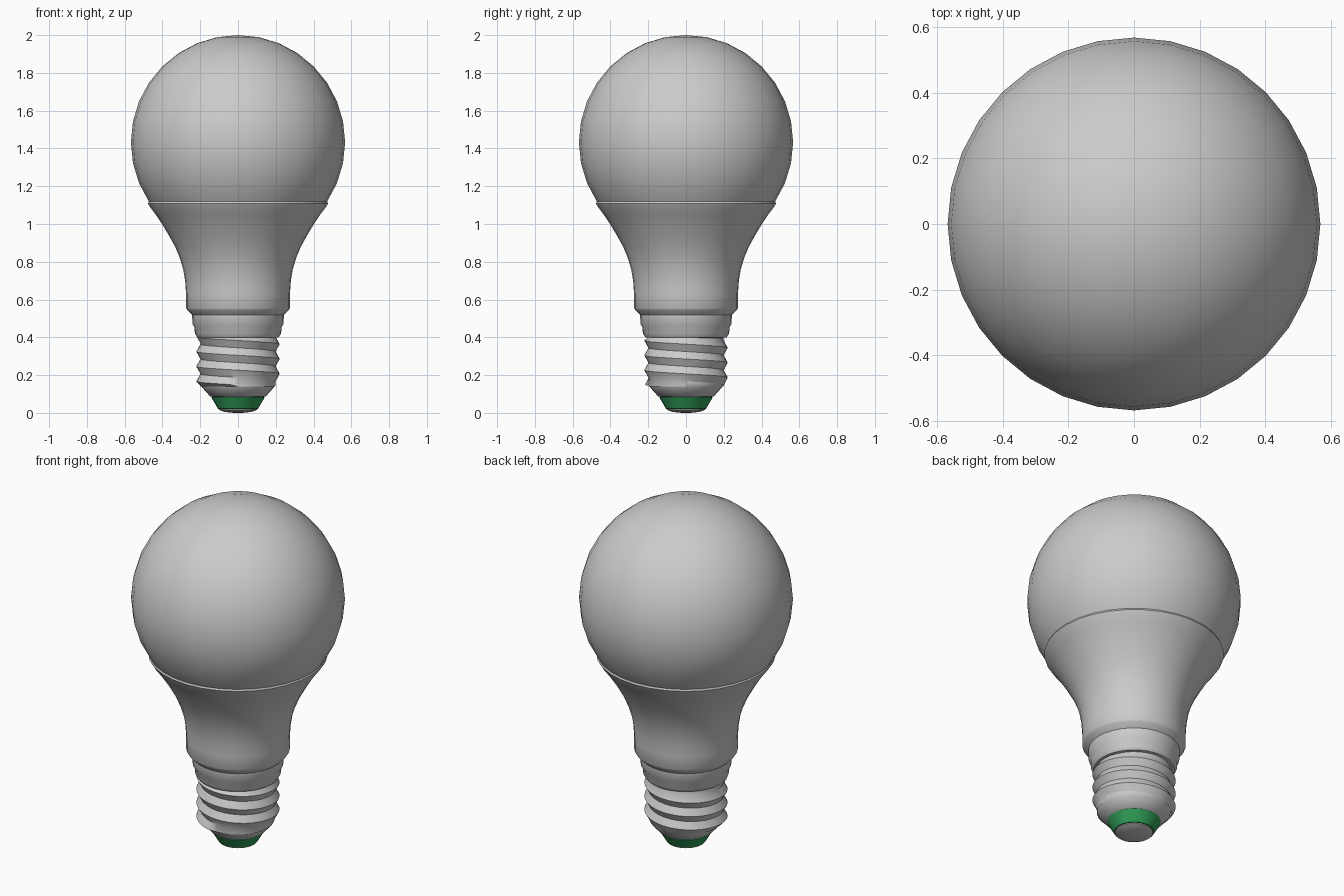
import bpy, bmesh
from math import sin, cos, pi, radians

if "Cube" in bpy.data.objects:
    bpy.data.objects.remove(bpy.data.objects["Cube"])

SEG = 32


def finish(name, bm, color=None, angle=35):
    bmesh.ops.remove_doubles(bm, verts=bm.verts, dist=1e-5)
    bmesh.ops.dissolve_degenerate(bm, edges=bm.edges, dist=1e-5)
    bmesh.ops.recalc_face_normals(bm, faces=bm.faces)
    me = bpy.data.meshes.new(name)
    bm.to_mesh(me)
    bm.free()
    ob = bpy.data.objects.new(name, me)
    bpy.context.collection.objects.link(ob)
    bpy.ops.object.select_all(action='DESELECT')
    ob.select_set(True)
    bpy.context.view_layer.objects.active = ob
    bpy.ops.object.shade_smooth_by_angle(angle=radians(angle))
    if color:
        mat = bpy.data.materials.new(name + "_colour")
        mat.diffuse_color = color
        mat.use_nodes = True
        mat.node_tree.nodes["Principled BSDF"].inputs["Base Color"].default_value = mat.diffuse_color
        me.materials.append(mat)
    return ob


def lathe(name, profile, color=None, angle=35):
    """Spin an (r, z) profile around the z axis."""
    bm = bmesh.new()
    vs = [bm.verts.new((r, 0, z)) for r, z in profile]
    es = [bm.edges.new(pair) for pair in zip(vs, vs[1:])]
    bmesh.ops.spin(bm, geom=vs + es, cent=(0, 0, 0), axis=(0, 0, 1),
                   angle=2 * pi, steps=SEG)
    return finish(name, bm, color, angle)


# Round diffuser globe, cut off at the collar
R, CZ = 0.567, 1.433
angles = [-36] + [11.25 * k for k in range(-3, 8)]
lathe("globe", [(R * cos(radians(a)), CZ + R * sin(radians(a))) for a in angles]
      + [(0, CZ + R)])

# Flared housing with stepped neck
lathe("housing", [
    (0.455, 1.118), (0.472, 1.118), (0.476, 1.108), (0.466, 1.09),
    (0.436, 1.05), (0.402, 1.0), (0.366, 0.94), (0.333, 0.88),
    (0.308, 0.82), (0.29, 0.76), (0.28, 0.70), (0.275, 0.63),
    (0.275, 0.555), (0.268, 0.543), (0.243, 0.518), (0.241, 0.47),
    (0.231, 0.455), (0.228, 0.42), (0.215, 0.40), (0.18, 0.395)])

# Screw thread: zigzag rows following a helix
PITCH, TOP, LOW = 0.0785, 0.48, 0.14
ROOT, CREST = 0.199, 0.221
bm = bmesh.new()
cols = []
for i in range(SEG + 1):
    a = 2 * pi * i / SEG
    col = []
    for k in range(9):
        z = TOP + 0.0016 - PITCH * (k / 2 + i / SEG)
        r = CREST if k % 2 else ROOT
        if z < LOW + 0.01:
            z, r = LOW, ROOT - 0.002
        if z > 0.402:
            z, r = 0.402, ROOT
        col.append(bm.verts.new((r * cos(a), r * sin(a), z)))
    cols.append(col)
for a, b in zip(cols, cols[1:]):
    for k in range(8):
        bm.faces.new((a[k], b[k], b[k + 1], a[k + 1]))
finish("screw_thread", bm)

# Tapered end of the metal shell
lathe("shell_end", [(0.196, 0.19), (0.198, 0.155), (0.19, 0.135),
                    (0.148, 0.088), (0.13, 0.083)])

# Green insulator ring
lathe("insulator", [(0.125, 0.09), (0.142, 0.084), (0.134, 0.07),
                    (0.106, 0.022), (0.09, 0.019)], (0.03, 0.35, 0.1, 1))

# Bottom contact
lathe("contact", [(0.1, 0.024), (0.1, 0.016), (0.075, 0.006), (0.04, 0.001),
                  (0, 0)])
